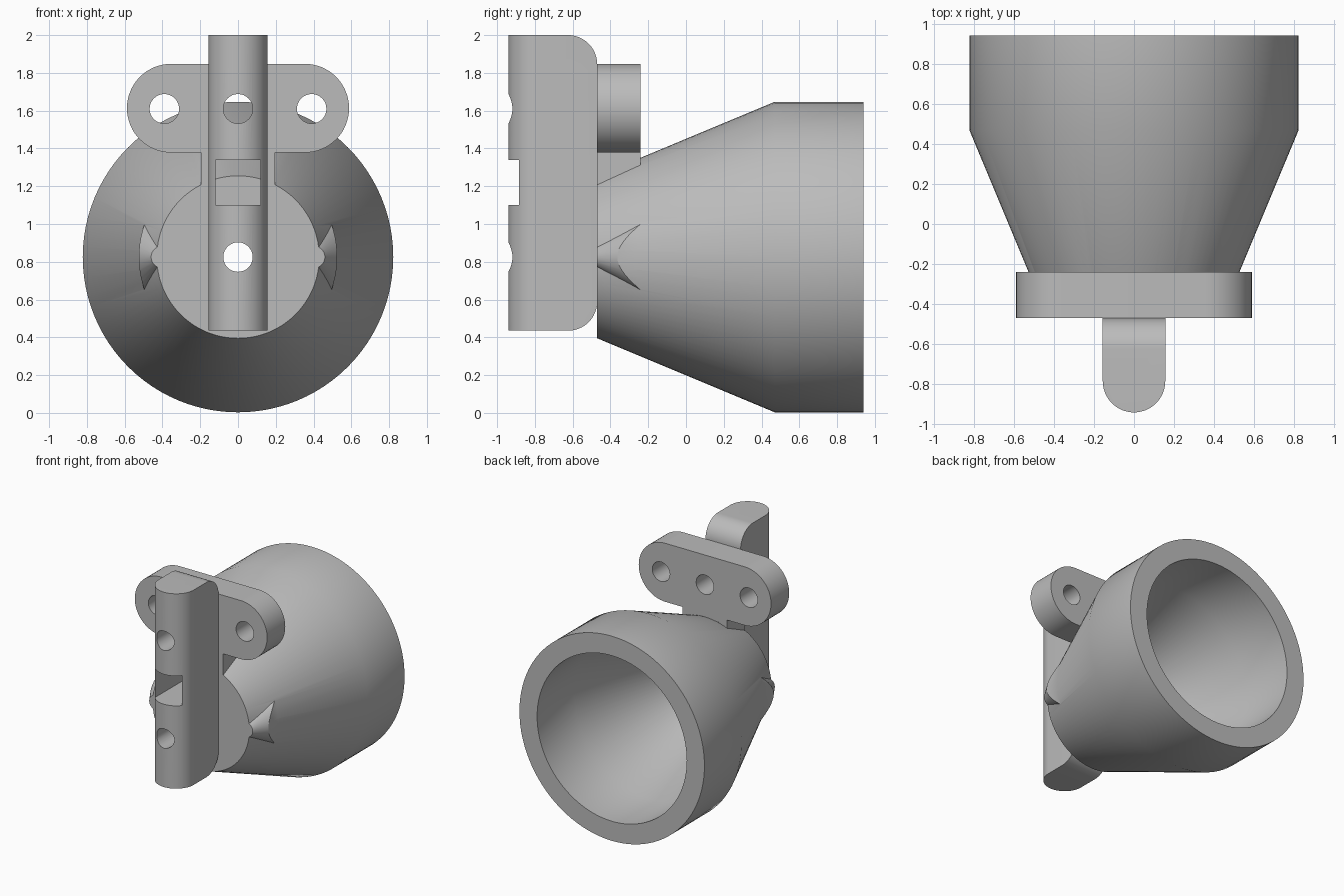
import bpy, bmesh
from math import sin, cos, pi, radians
from mathutils import Matrix, Vector

cube = bpy.data.objects.get("Cube")
if cube:
    bpy.data.objects.remove(cube, do_unlink=True)

grey = bpy.data.materials.new("plain grey")
grey.use_nodes = True
grey.diffuse_color = (0.5, 0.5, 0.5, 1)
grey.node_tree.nodes["Principled BSDF"].inputs["Base Color"].default_value = (0.5, 0.5, 0.5, 1)

AXIS_Z = 0.825      # height of the cup axis
FRONT, BACK = -0.47, -0.24   # mounting plate faces


def add_object(name, bm):
    bmesh.ops.recalc_face_normals(bm, faces=bm.faces)
    mesh = bpy.data.meshes.new(name)
    bm.to_mesh(mesh)
    bm.free()
    mesh.materials.append(grey)
    obj = bpy.data.objects.new(name, mesh)
    bpy.context.collection.objects.link(obj)
    return obj


def prism(name, points, offset):
    """Extrude a closed outline along an offset."""
    bm = bmesh.new()
    face = bm.faces.new([bm.verts.new(p) for p in points])
    out = bmesh.ops.extrude_face_region(bm, geom=[face])
    verts = [g for g in out["geom"] if isinstance(g, bmesh.types.BMVert)]
    bmesh.ops.translate(bm, verts=verts, vec=offset)
    return add_object(name, bm)


def box(name, low, high):
    (x0, y0, z0), (x1, y1, z1) = low, high
    base = [(x0, y0, z0), (x1, y0, z0), (x1, y1, z0), (x0, y1, z0)]
    return prism(name, base, (0, 0, z1 - z0))


def turned(name, profile, x=0, z=AXIS_Z, steps=96):
    """Solid of revolution about a y axis; profile is (radius, y) pairs."""
    bm = bmesh.new()
    rings = [[bm.verts.new((x + r * cos(2 * pi * i / steps), y, z + r * sin(2 * pi * i / steps)))
              for i in range(steps)] for r, y in profile]
    for a, b in zip(rings, rings[1:]):
        for i in range(steps):
            j = (i + 1) % steps
            bm.faces.new((a[i], a[j], b[j], b[i]))
    bm.faces.new(rings[0])
    bm.faces.new(rings[-1])
    return add_object(name, bm)


def arc(cu, cv, r, start, end, steps=16):
    """Points (u, v) on an arc, angles in degrees."""
    return [(cu + r * cos(radians(start + (end - start) * i / steps)),
             cv + r * sin(radians(start + (end - start) * i / steps))) for i in range(steps + 1)]


def combine(target, tool, operation):
    mod = target.modifiers.new(operation.lower(), "BOOLEAN")
    mod.operation, mod.solver, mod.object = operation, "EXACT", tool
    bpy.context.view_layer.objects.active = target
    bpy.ops.object.modifier_apply(modifier=mod.name)
    bpy.data.objects.remove(tool, do_unlink=True)


# Upright bar: round nose in plan, rounded rear corners in side outline
half = 0.156
plan = arc(0, -0.94 + half, half, 180, 360, 32) + [(half, FRONT), (-half, FRONT)]
body = prism("mount", [(x, y, 0.3) for x, y in plan], (0, 0, 1.8))
side = [(-1, 0.435)] + arc(FRONT - 0.155, 0.59, 0.155, -90, 0)
side += arc(FRONT - 0.155, 1.845, 0.155, 0, 90) + [(-1, 2.0)]
combine(body, prism("bar_side", [(-0.3, y, z) for y, z in side], (0.6, 0, 0)), "INTERSECT")

# Ear plate with rounded ends, and the neck joining it to the cup
ears = arc(0.353, 1.613, 0.235, -90, 90, 32) + arc(-0.353, 1.613, 0.235, 90, 270, 32)
combine(body, prism("ear_plate", [(x, FRONT, z) for x, z in ears], (0, BACK - FRONT, 0)), "UNION")
combine(body, box("neck", (-0.197, FRONT, 0.9), (0.197, BACK, 1.5)), "UNION")

# Square slot through the bar and neck
combine(body, box("slot", (-0.12, -1.1, 1.1), (0.12, 0, 1.34)), "DIFFERENCE")

# Tapered cup with a flared boss on each side
cup = turned("cup", [(0.43, FRONT), (0.822, 0.47), (0.822, 0.94)])
for s in (-1, 1):
    boss = turned("side_boss", [(0.058, FRONT), (0.198, BACK)], x=s * 0.402, steps=48)
    combine(boss, turned("boss_limit", [(0.525, -0.6), (0.525, 0)]), "INTERSECT")
    combine(cup, boss, "UNION")

# Join, then hollow the cup and drill the holes
combine(body, cup, "UNION")
combine(body, turned("cavity", [(0.33, -0.31), (0.665, 0.47), (0.665, 1.1)]), "DIFFERENCE")
for x, z in ((0, AXIS_Z), (0, 1.61), (0.39, 1.61), (-0.39, 1.61)):
    combine(body, turned("drill", [(0.078, -1.1), (0.078, -0.1)], x=x, z=z, steps=32), "DIFFERENCE")

body.name = "cup_with_mount"
bpy.ops.object.select_all(action="DESELECT")
body.select_set(True)
bpy.context.view_layer.objects.active = body
bpy.ops.object.shade_smooth_by_angle(angle=radians(30))
